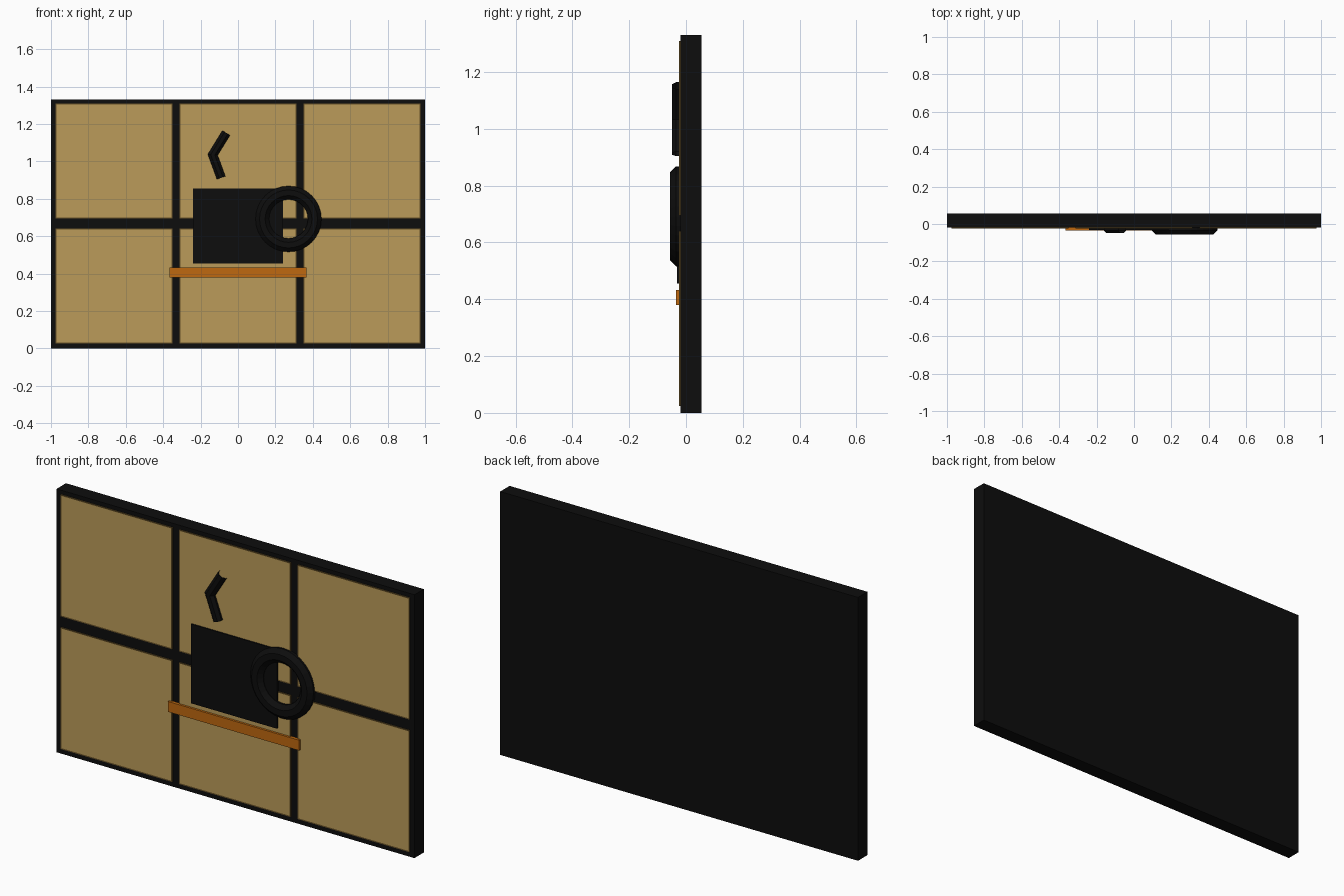
import bpy, bmesh, math
from mathutils import Vector

cube = bpy.data.objects.get("Cube")
if cube:
    bpy.data.objects.remove(cube, do_unlink=True)


def material(name, rgb):
    m = bpy.data.materials.new(name)
    m.use_nodes = True
    m.diffuse_color = (*rgb, 1)
    m.node_tree.nodes["Principled BSDF"].inputs["Base Color"].default_value = (*rgb, 1)
    return m


BLACK = material("black", (0.004, 0.004, 0.004))
TAN = material("tan", (0.5, 0.33, 0.1))
BROWN = material("dark_brown", (0.14, 0.085, 0.022))
ORANGE = material("orange", (0.52, 0.14, 0.005))


def finish(bm, name, *mats):
    mesh = bpy.data.meshes.new(name)
    bmesh.ops.recalc_face_normals(bm, faces=bm.faces)
    bm.to_mesh(mesh)
    bm.free()
    for m in mats:
        mesh.materials.append(m)
    ob = bpy.data.objects.new(name, mesh)
    bpy.context.collection.objects.link(ob)
    return ob


def box_mesh(x0, x1, y0, y1, z0, z1):
    bm = bmesh.new()
    bmesh.ops.create_cube(bm, size=1)
    for v in bm.verts:
        v.co = Vector(((x0 + x1) / 2 + v.co.x * (x1 - x0),
                       (y0 + y1) / 2 + v.co.y * (y1 - y0),
                       (z0 + z1) / 2 + v.co.z * (z1 - z0)))
    return bm


def box(name, mat, *bounds):
    return finish(box_mesh(*bounds), name, mat)


def panel(name, x0, x1, z0, z1):
    # Tan face inset inside a thin brown rim
    bm = box_mesh(x0, x1, -0.025, -0.015, z0, z1)
    for f in bm.faces:
        f.material_index = 1
    front = min(bm.faces, key=lambda f: f.calc_center_median().y)
    bmesh.ops.inset_region(bm, faces=[front], thickness=0.008)
    front.material_index = 0
    return finish(bm, name, TAN, BROWN)


def tube(name, points, radius, closed):
    # Octagonal tube following a path in the xz plane, flat side forward
    bm = bmesh.new()
    n = len(points)
    rings = []
    for i, p in enumerate(points):
        a = points[i - 1] if closed or i > 0 else p
        b = points[(i + 1) % n] if closed or i < n - 1 else p
        d1, d2 = (p - a).normalized(), (b - p).normalized()
        t = (d1 + d2).normalized()
        miter = 1 / max(t.dot(d2), t.dot(d1))
        side = Vector((t.z, 0, -t.x)) * miter
        ring = []
        for k in range(8):
            ang = math.tau * (k + 0.5) / 8
            ring.append(bm.verts.new(p + side * radius * math.cos(ang)
                                     + Vector((0, radius * math.sin(ang), 0))))
        rings.append(ring)
    for i in range(n if closed else n - 1):
        r, s = rings[i], rings[(i + 1) % n]
        for k in range(8):
            bm.faces.new((r[k], r[(k + 1) % 8], s[(k + 1) % 8], s[k]))
    return finish(bm, name, BLACK)


# Backing board
box("board", BLACK, -1, 1, -0.02, 0.055, 0, 1.33)

# Six panels
for col, (x0, x1) in zip(("right", "middle", "left"),
                         ((-0.975, -0.35), (-0.312, 0.312), (0.35, 0.975))):
    for row, (z0, z1) in (("lower", (0.025, 0.64)), ("upper", (0.695, 1.31))):
        panel(f"{row}_{col}_panel", x0, x1, z0, z1)

# Cup with handle, saucer and steam
box("cup_body", BLACK, -0.24, 0.24, -0.032, -0.015, 0.455, 0.855)
box("saucer", ORANGE, -0.367, 0.367, -0.036, -0.015, 0.38, 0.432)
circle = [Vector((0.27 + 0.14 * math.cos(math.tau * i / 32), -0.02,
                  0.692 + 0.14 * math.sin(math.tau * i / 32))) for i in range(32)]
tube("cup_handle", circle, 0.039, True)
tube("steam", [Vector((-0.063, -0.025, 1.152)), Vector((-0.135, -0.025, 1.035)),
               Vector((-0.09, -0.025, 0.912))], 0.026, False)
